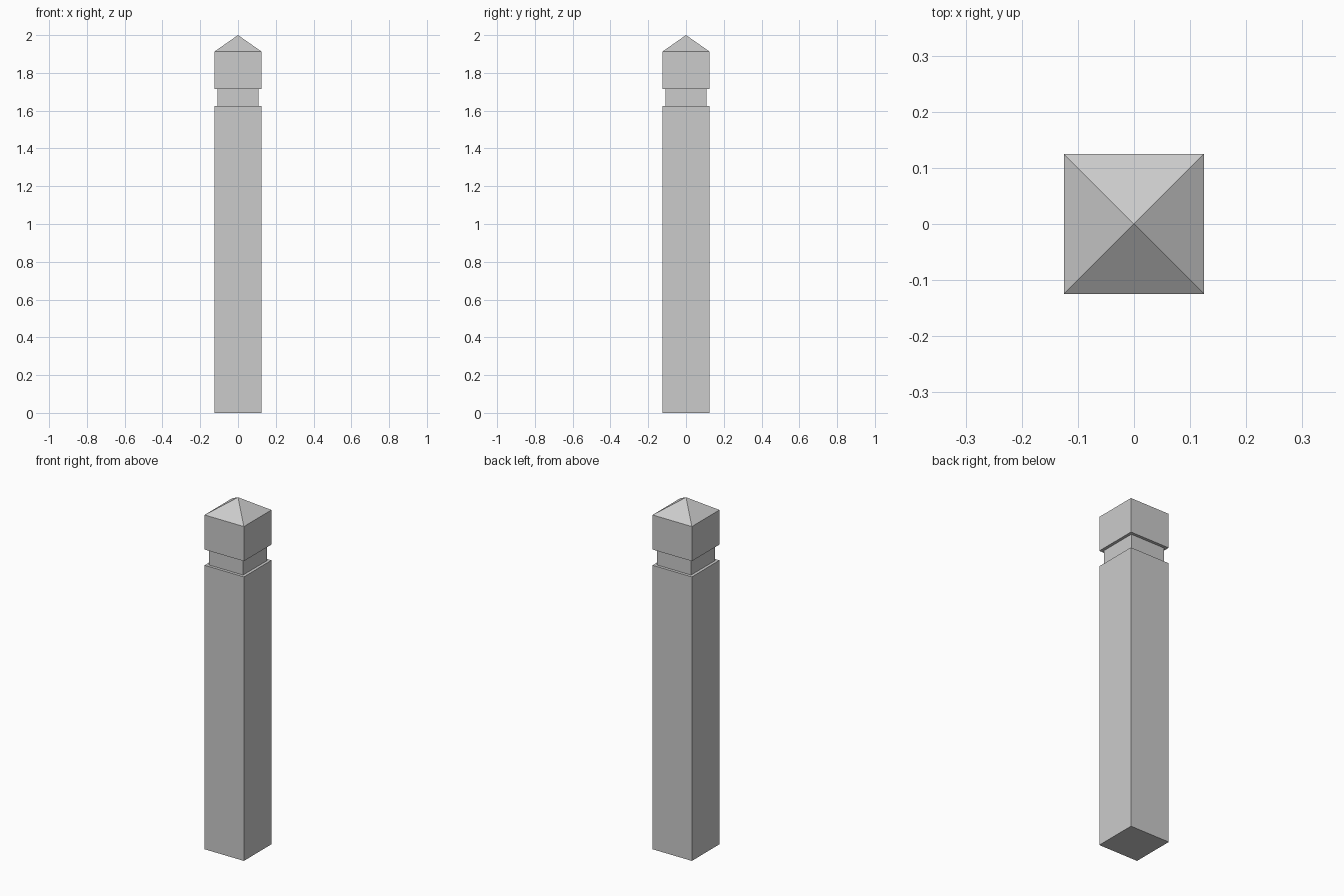
import bpy, bmesh

if "Cube" in bpy.data.objects:
    bpy.data.objects.remove(bpy.data.objects["Cube"])

# Square post profile from bottom to top: (half width, height)
W, NECK = 0.1245, 0.108
profile = [(W, 0), (W, 1.625), (NECK, 1.625), (NECK, 1.715), (W, 1.715), (W, 1.913)]
APEX = 2.0

bm = bmesh.new()
rings = [[bm.verts.new((sx * h, sy * h, z))
          for sx, sy in ((-1, -1), (1, -1), (1, 1), (-1, 1))]
         for h, z in profile]

# Base, then shaft, neck groove and head sides
bm.faces.new(rings[0][::-1])
for low, high in zip(rings, rings[1:]):
    for i in range(4):
        j = (i + 1) % 4
        bm.faces.new((low[i], low[j], high[j], high[i]))

# Pyramid cap
tip = bm.verts.new((0, 0, APEX))
for i in range(4):
    bm.faces.new((rings[-1][i], rings[-1][(i + 1) % 4], tip))

bmesh.ops.recalc_face_normals(bm, faces=bm.faces)
mesh = bpy.data.meshes.new("bollard_post")
bm.to_mesh(mesh)
bm.free()
bpy.context.collection.objects.link(bpy.data.objects.new("bollard_post", mesh))
